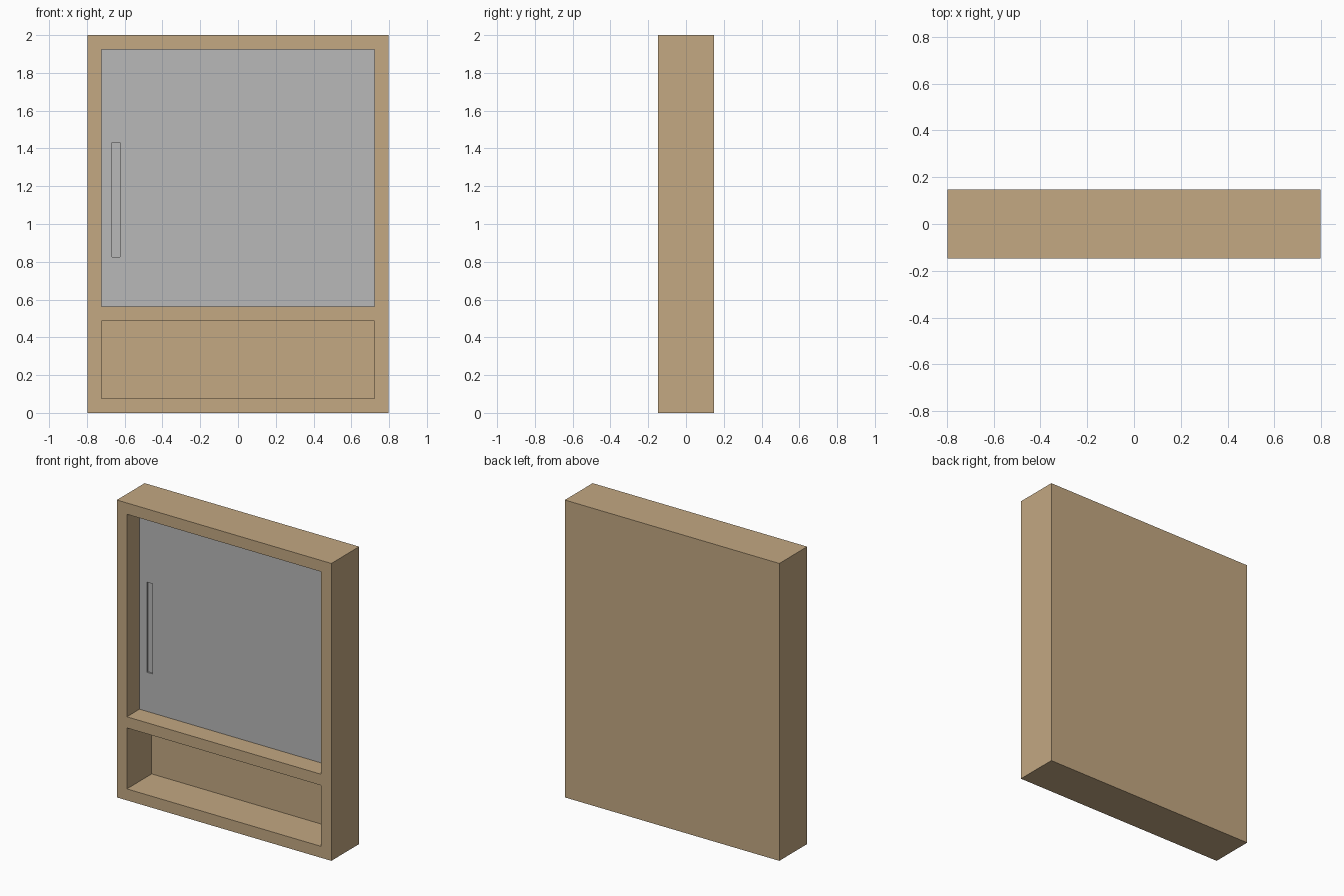
import bpy
import bmesh
from mathutils import Matrix, Vector

if "Cube" in bpy.data.objects:
    bpy.data.objects.remove(bpy.data.objects["Cube"])


def material(name, color):
    m = bpy.data.materials.new(name)
    m.diffuse_color = (*color, 1.0)
    m.use_nodes = True
    m.node_tree.nodes["Principled BSDF"].inputs["Base Color"].default_value = m.diffuse_color
    return m


wood = material("light_wood", (0.546, 0.392, 0.223))
grey = material("grey_panel", (0.479, 0.479, 0.479))


def box(name, lo, hi, mat):
    """Box spanning two opposite corners."""
    lo, hi = Vector(lo), Vector(hi)
    mesh = bpy.data.meshes.new(name)
    bm = bmesh.new()
    bmesh.ops.create_cube(
        bm, size=1.0,
        matrix=Matrix.Translation((lo + hi) / 2) @ Matrix.Diagonal((*(hi - lo), 1.0)))
    bm.to_mesh(mesh)
    bm.free()
    mesh.materials.append(mat)
    obj = bpy.data.objects.new(name, mesh)
    bpy.context.collection.objects.link(obj)
    return obj


def cut(obj, lo, hi):
    """Carve a box-shaped pocket out of obj."""
    cutter = box("cutter", lo, hi, obj.data.materials[0])
    mod = obj.modifiers.new("pocket", 'BOOLEAN')
    mod.operation = 'DIFFERENCE'
    mod.solver = 'EXACT'
    mod.object = cutter
    bpy.context.view_layer.objects.active = obj
    bpy.ops.object.modifier_apply(modifier=mod.name)
    bpy.data.objects.remove(cutter)


W, D, H = 0.798, 0.148, 2.0      # half width, half depth, height
IN = 0.723                       # half width of the openings
BACK = 0.116                     # front of the back panel
DOOR = -0.014                    # front of the sliding door
LOW, SHELF_LO, SHELF_HI, TOP = 0.077, 0.487, 0.562, 1.924

# Cabinet body with an upper cupboard and a lower open shelf
body = box("cabinet_body", (-W, -D, 0), (W, D, H), wood)
for z0, z1 in ((LOW, SHELF_LO), (SHELF_HI, TOP)):
    cut(body, (-IN, -D - 0.1, z0), (IN, BACK, z1))

# Sliding door with a shallow finger pull
door = box("sliding_door", (-IN, DOOR, SHELF_HI), (IN, DOOR + 0.04, TOP), grey)
cut(door, (-0.668, DOOR - 0.1, 0.825), (-0.626, DOOR + 0.01, 1.431))
